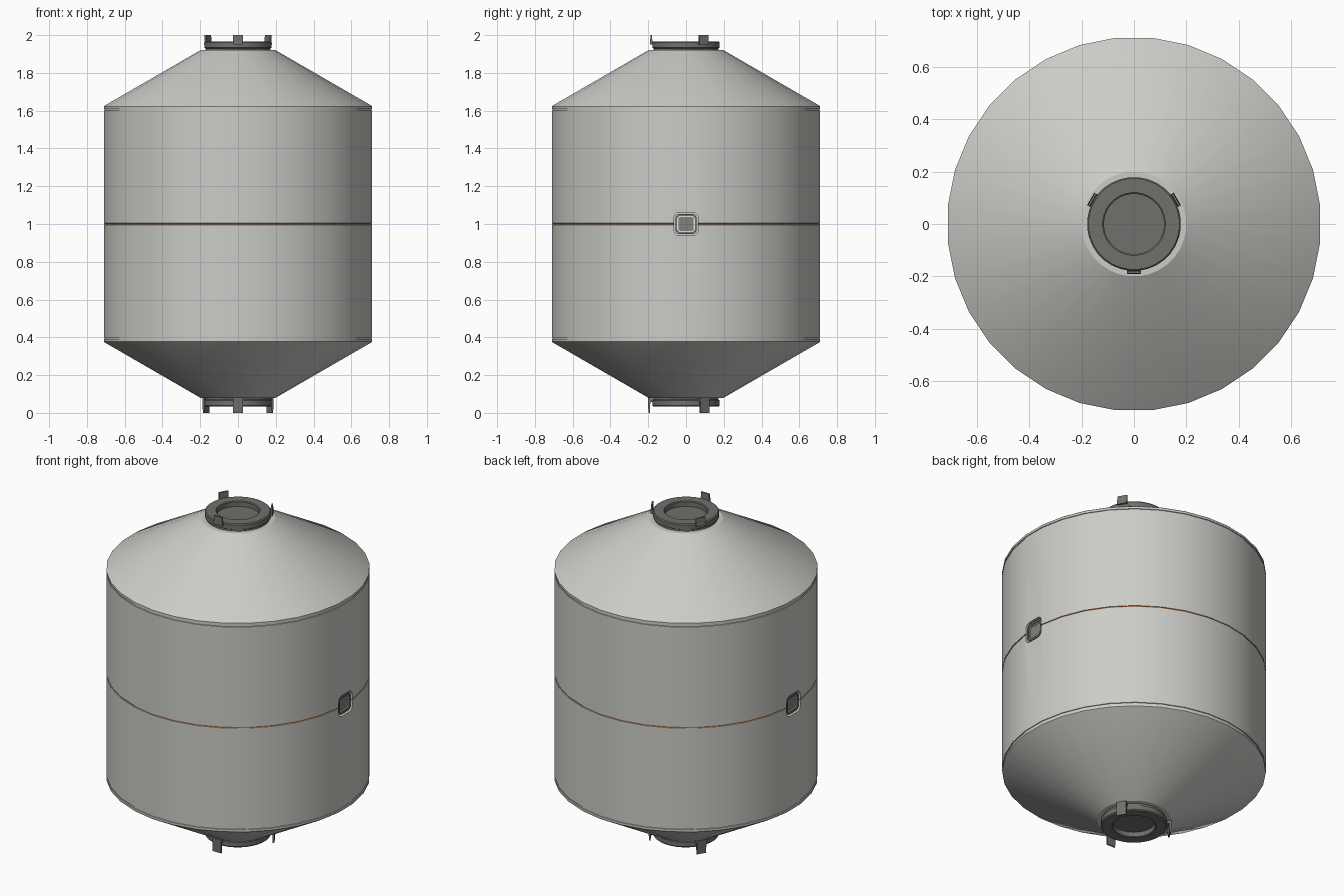
import bpy, bmesh, math
from mathutils import Matrix, Vector

if "Cube" in bpy.data.objects:
    bpy.data.objects.remove(bpy.data.objects["Cube"])


def material(name, rgb):
    m = bpy.data.materials.new(name)
    m.use_nodes = True
    m.diffuse_color = (*rgb, 1)
    m.node_tree.nodes["Principled BSDF"].inputs["Base Color"].default_value = (*rgb, 1)
    return m


shell_grey = material("shell grey", (0.60, 0.60, 0.57))
dark_grey = material("dark grey", (0.165, 0.16, 0.15))
panel_grey = material("panel grey", (0.22, 0.22, 0.21))
orange = material("seam orange", (0.60, 0.20, 0.04))
rim_white = material("rim white", (0.75, 0.75, 0.72))


def add_object(name, bm, mats, smooth=True):
    bmesh.ops.recalc_face_normals(bm, faces=bm.faces)
    mesh = bpy.data.meshes.new(name)
    bm.to_mesh(mesh)
    bm.free()
    for m in mats:
        mesh.materials.append(m)
    ob = bpy.data.objects.new(name, mesh)
    bpy.context.collection.objects.link(ob)
    if smooth:
        shade(ob)
    return ob


def shade(ob):
    bpy.ops.object.select_all(action="DESELECT")
    ob.select_set(True)
    bpy.context.view_layer.objects.active = ob
    bpy.ops.object.shade_smooth_by_angle(angle=math.radians(30))


def lathe(profile, sides=32):
    """Revolve (radius, z) points; both ends are closed with flat caps."""
    bm = bmesh.new()
    rings = []
    for r, z in profile:
        turn = [math.tau * (i + 0.5) / sides for i in range(sides)]
        rings.append([bm.verts.new((r * math.cos(a), r * math.sin(a), z)) for a in turn])
    for low, high in zip(rings, rings[1:]):
        for i in range(sides):
            j = (i + 1) % sides
            bm.faces.new((low[i], low[j], high[j], high[i]))
    bm.faces.new(rings[0])
    bm.faces.new(rings[-1])
    return bm


def rounded_rect(half_y, half_z, radius, steps=4):
    points = []
    for corner, (sy, sz) in enumerate(((1, 1), (-1, 1), (-1, -1), (1, -1))):
        for s in range(steps + 1):
            a = math.pi / 2 * (corner + s / steps)
            points.append((sy * (half_y - radius) + radius * math.cos(a),
                           1 + sz * (half_z - radius) + radius * math.sin(a)))
    return points


def slab(outline, x0, x1, hole=None):
    """Extrude a y-z outline along x, with an optional matching hole."""
    bm = bmesh.new()
    loops = [[bm.verts.new((x, y, z)) for y, z in line]
             for line in (outline, hole) if line for x in (x0, x1)]
    n = len(outline)

    def bridge(a, b):
        for i in range(n):
            j = (i + 1) % n
            bm.faces.new((a[i], a[j], b[j], b[i]))

    bridge(loops[0], loops[1])
    if hole:
        bridge(loops[2], loops[3])
        bridge(loops[0], loops[2])
        bridge(loops[1], loops[3])
    else:
        bm.faces.new(loops[0])
        bm.faces.new(loops[1])
    return bm


# Shell: two cones, a drum, shallow rim grooves and a central seam
R = 0.7135
GROOVE = R - 0.004
upper = [(R, 1.004), (R, 1.6), (GROOVE, 1.601), (GROOVE, 1.609), (R, 1.61),
         (R, 1.623), (R - 0.004, 1.627), (0.205, 1.917), (0.2, 1.92)]
lower = [(r, 2 - z) for r, z in reversed(upper)]
bm = lathe(lower + [(GROOVE, 0.9965), (GROOVE, 1.0035)] + upper)
for f in bm.faces:
    if abs(f.calc_center_median().z - 1) < 0.002:
        f.material_index = 1
shell = add_object("shell", bm, [shell_grey, orange], smooth=False)

# Recesses for the side hatches
for side in (1, -1):
    cutter = add_object("hatch_cutter", slab(rounded_rect(0.064, 0.062, 0.03),
                        side * 0.685, side * 0.8), [shell_grey], smooth=False)
    cutter.hide_render = True
    mod = shell.modifiers.new("recess", "BOOLEAN")
    mod.operation = "DIFFERENCE"
    mod.solver = "EXACT"
    mod.object = cutter
    bpy.context.view_layer.objects.active = shell
    bpy.ops.object.modifier_apply(modifier=mod.name)
    bpy.data.objects.remove(cutter)
shade(shell)

# Hatch frame, rim and panel inside each recess
for side, word in ((1, "left"), (-1, "right")):
    frame_in = rounded_rect(0.047, 0.042, 0.016)
    rim_in = rounded_rect(0.041, 0.036, 0.01)
    add_object(word + "_hatch_frame",
               slab(rounded_rect(0.056, 0.053, 0.025), side * 0.68, side * 0.705, frame_in),
               [dark_grey])
    add_object(word + "_hatch_rim", slab(frame_in, side * 0.68, side * 0.7, rim_in),
               [rim_white])
    add_object(word + "_hatch_panel", slab(rim_in, side * 0.68, side * 0.695), [panel_grey])

# Docking rings at both ends
ring = [(0.172, 1.91), (0.172, 1.93), (0.179, 1.934), (0.179, 1.96), (0.174, 1.966),
        (0.12, 1.966), (0.115, 1.962), (0.115, 1.935)]
add_object("top_docking_ring", lathe(ring), [dark_grey])
add_object("bottom_docking_ring", lathe([(r, 2 - z) for r, z in ring]), [dark_grey])


# Three guide tabs around each ring, narrowed toward the free end
def guide_tabs(name, radius, root, tip):
    for k, degrees in enumerate((30, 150, 270)):
        bm = bmesh.new()
        bmesh.ops.create_cube(bm, size=1)
        for v in bm.verts:
            free = v.co.z > 0
            thick = 0.008 if free else 0.014
            v.co = Vector((radius + v.co.x * thick, v.co.y * 0.055, tip if free else root))
        bm.transform(Matrix.Rotation(math.radians(degrees), 4, "Z"))
        add_object(f"{name}_{k + 1}", bm, [dark_grey])


guide_tabs("top_guide_tab", 0.184, 1.95, 2.0)
guide_tabs("bottom_guide_tab", 0.195, 0.082, 0.0)

# Short brackets joining the lower tabs to their ring
for k, degrees in enumerate((30, 150, 270)):
    bm = bmesh.new()
    bmesh.ops.create_cube(bm, size=1)
    bm.transform(Matrix.Rotation(math.radians(degrees), 4, "Z")
                 @ Matrix.Translation((0.184, 0, 0.067))
                 @ Matrix.Diagonal((0.022, 0.05, 0.02, 1)))
    add_object(f"bottom_tab_bracket_{k + 1}", bm, [dark_grey])
